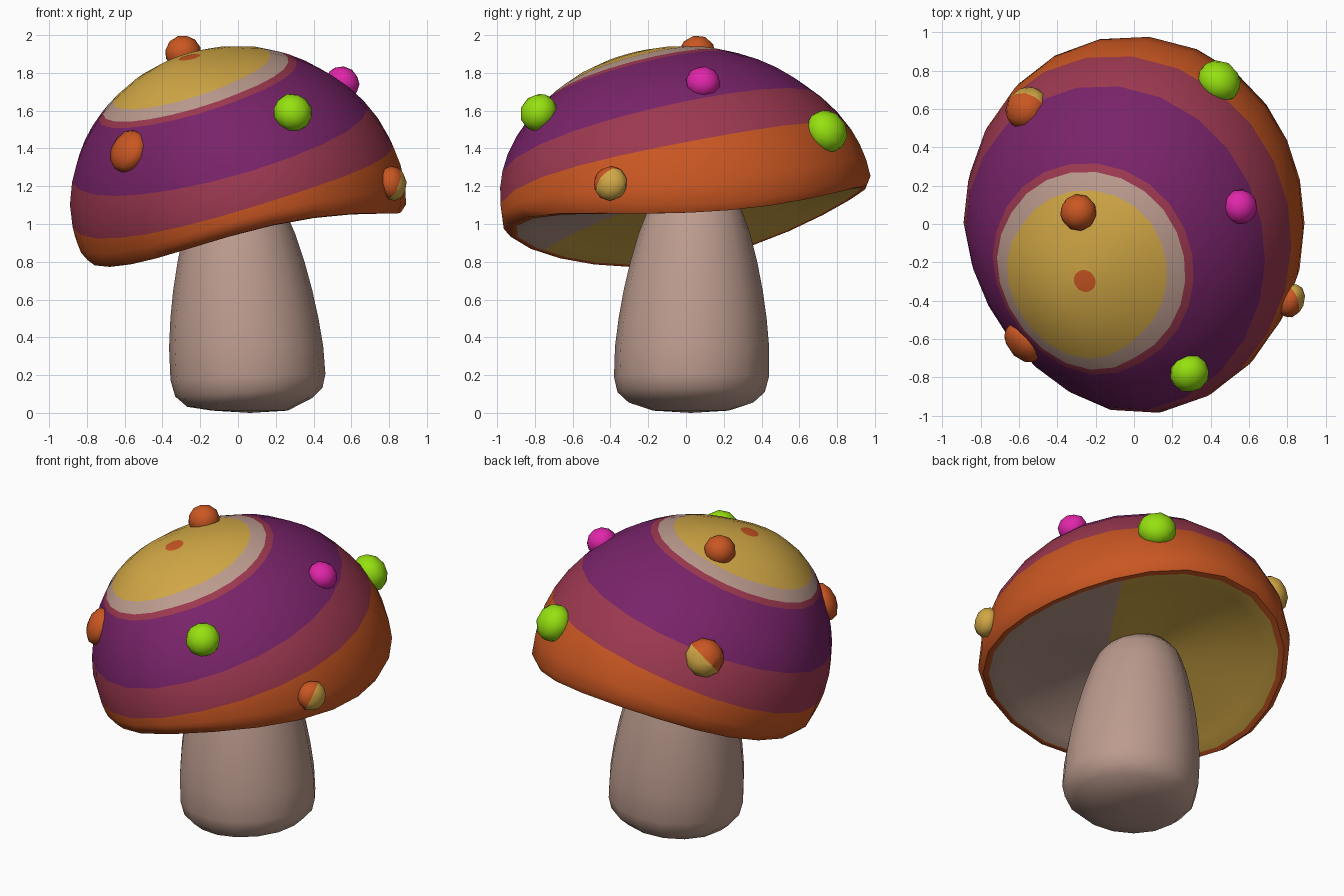
import bpy, bmesh, math
from mathutils import Vector

if "Cube" in bpy.data.objects:
    bpy.data.objects.remove(bpy.data.objects["Cube"])

# Materials
COLOURS = {
    "yellow": (0.64, 0.39, 0.06), "orange": (0.59, 0.095, 0.016),
    "purple": (0.19, 0.017, 0.142), "crimson": (0.335, 0.04, 0.08),
    "pale_pink": (0.503, 0.328, 0.27), "green": (0.305, 0.753, 0.005),
    "magenta": (0.75, 0.019, 0.402)}
NAMES = list(COLOURS)
MATS = []
for name, col in COLOURS.items():
    m = bpy.data.materials.new(name)
    m.diffuse_color = (*col, 1)
    m.use_nodes = True
    m.node_tree.nodes["Principled BSDF"].inputs["Base Color"].default_value = m.diffuse_color
    MATS.append(m)


def finish(bm, name, angle=50):
    bmesh.ops.recalc_face_normals(bm, faces=bm.faces)
    me = bpy.data.meshes.new(name)
    bm.to_mesh(me)
    bm.free()
    for m in MATS:
        me.materials.append(m)
    ob = bpy.data.objects.new(name, me)
    bpy.context.collection.objects.link(ob)
    bpy.ops.object.select_all(action='DESELECT')
    ob.select_set(True)
    bpy.context.view_layer.objects.active = ob
    bpy.ops.object.shade_smooth_by_angle(angle=math.radians(angle))
    return ob


def bridge(bm, a, b, colour):
    n = len(a)
    for i in range(n):
        j = (i + 1) % n
        f = bm.faces.new((a[i], a[j], b[j], b[i]))
        f.material_index = NAMES.index(colour)


def fan(bm, tip, ring, colour):
    for i in range(len(ring)):
        f = bm.faces.new((tip, ring[i], ring[(i + 1) % len(ring)]))
        f.material_index = NAMES.index(colour)


# Cap: egg-shaped dome with rings around a tilted pole, fuller at the front left
SEG = 24
CENTRE = Vector((0, 0, 1.12))
RX, RY, RZ = 0.89, 0.995, 0.825
POLE = Vector((-0.26, -0.30, 0.736)).normalized()
U = Vector((1, 0, 0)).cross(POLE).normalized()
V = POLE.cross(U)


def dome(phi, t, k=1.0):
    d = POLE * math.cos(t) + (U * math.cos(phi) + V * math.sin(phi)) * math.sin(t)
    u, w = math.hypot(d.x / RX, d.y / RY), d.z / RZ
    lo, hi = 0.0, 2.0
    for _ in range(30):
        r = (lo + hi) / 2
        if (u * r) ** 1.85 + (w * r) ** 2 < 1:
            lo = r
        else:
            hi = r
    p = d * lo
    corner = max(0, -p.x / RX) * max(0, -p.y / RY)
    p.z += 0.33 * corner * max(0, 1 - (u * lo) ** 2) ** 0.5
    pull = 1 - 0.11 * corner
    return CENTRE + Vector((p.x * pull, p.y * pull, p.z)) * k


def band_angles(plane, k=1.0):
    """Pole angle, per segment, where the dome meets a tilted, warped plane."""
    c, a, b, s, q = plane
    out = []
    for i in range(SEG):
        lo, hi = 0.0, 2.6
        for _ in range(30):
            t = (lo + hi) / 2
            p = dome(2 * math.pi * i / SEG, t, k)
            if p.z - a * p.x - b * p.y - s * (p.y ** 2 - p.x ** 2) + q * p.x * p.y > c:
                lo = t
            else:
                hi = t
        out.append(lo)
    return out


def ring(bm, angles, k=1.0):
    return [bm.verts.new(dome(2 * math.pi * i / SEG, t, k)) for i, t in enumerate(angles)]


RIM = (0.985, 0.17, 0.13, 0.097, 0.11)
BANDS = [  # colour, lower edge plane (c, a, b, saddle, twist), subdivisions
    ("yellow", (1.913, 0.286, 0.28, 0.05, 0), 3),
    ("pale_pink", (1.862, 0.286, 0.28, 0.05, 0), 1),
    ("crimson", (1.835, 0.286, 0.28, 0.05, 0), 1),
    ("purple", (1.487, 0.265, 0.262, 0.03, 0.02), 4),
    ("crimson", (1.25, 0.27, 0.24, 0.055, 0.04), 2),
    ("orange", (1.03,) + RIM[1:], 3)]

bm = bmesh.new()
angles = [0.072] * SEG
prev = ring(bm, angles)
fan(bm, bm.verts.new(dome(0, 0)), prev, "orange")
for colour, plane, steps in BANDS:
    target = band_angles(plane)
    for s in range(1, steps + 1):
        cur = ring(bm, [a + (b - a) * s / steps for a, b in zip(angles, target)])
        bridge(bm, prev, cur, colour)
        prev = cur
    angles = target

# Cap: rounded rim lip
for k in (0.972, 0.935):
    cur = ring(bm, band_angles(RIM, k), k)
    bridge(bm, prev, cur, "orange")
    prev = cur

# Cap: shallow underside, cut along a line into two colours ("green" marks it until then)
edge = [v.co.copy() for v in prev]
mid = Vector((0, 0, RIM[0]))
DEPTH = 0.11
for k in (0.9, 0.75, 0.5, 0.25):
    cur = [bm.verts.new(mid + (p - mid) * k + Vector((0, 0, DEPTH * (1 - k * k)))) for p in edge]
    bridge(bm, prev, cur, "green")
    prev = cur
fan(bm, bm.verts.new(mid + Vector((0, 0, DEPTH))), prev, "green")
SPLIT = Vector((0.84, -0.55, 0))
under = [f for f in bm.faces if f.material_index == NAMES.index("green")]
geom = under + list({e for f in under for e in f.edges}) + list({v for f in under for v in f.verts})
bmesh.ops.bisect_plane(bm, geom=geom, plane_co=SPLIT * 0.17, plane_no=SPLIT)
for f in bm.faces:
    if f.material_index == NAMES.index("green"):
        side = f.calc_center_median().dot(SPLIT) > 0.17
        f.material_index = NAMES.index("pale_pink" if side else "yellow")
finish(bm, "mushroom_cap")

# Stem: lathe profile (radius, height), leaning slightly
PROFILE = [(0.2, 0.012), (0.33, 0.055), (0.39, 0.11), (0.41, 0.19), (0.408, 0.35),
           (0.392, 0.5), (0.368, 0.65), (0.336, 0.8), (0.295, 0.95), (0.25, 1.07), (0.19, 1.14)]
bm = bmesh.new()
prev = None
for r, z in PROFILE:
    cx, cy = 0.064 - 0.06 * z, 0.025 + 0.02 * z
    cur = []
    for i in range(16):
        x, y = r * math.cos(i * math.pi / 8), r * math.sin(i * math.pi / 8)
        tilt = 0.08 * x * max(0, 1 - z / 0.4) if r > 0.25 else 0
        cur.append(bm.verts.new((cx + x, cy + y, z + tilt)))
    if prev:
        bridge(bm, prev, cur, "pale_pink")
    else:
        fan(bm, bm.verts.new((cx, cy, 0)), cur, "pale_pink")
    prev = cur
fan(bm, bm.verts.new((0, 0.045, 1.14)), prev, "yellow")
finish(bm, "mushroom_stem", 60)

# Spots: low-poly balls squashed along the cap's normal
SPOTS = [  # name, centre, radius, squash, colour, (second colour, split direction)
    ("front_green_spot", (0.29, -0.78, 1.59), 0.105, 0.9, "green", None),
    ("top_orange_spot", (-0.29, 0.06, 1.905), 0.097, 0.97, "orange", None),
    ("right_magenta_spot", (0.555, 0.09, 1.75), 0.092, 0.9, "magenta", None),
    ("back_green_spot", (0.445, 0.745, 1.49), 0.119, 0.85, "green", None),
    ("right_yellow_spot", (0.82, -0.40, 1.215), 0.093, 0.75, "orange", ("yellow", (0.8, 0.4, -0.4))),
    ("left_orange_spot", (-0.58, -0.62, 1.385), 0.12, 0.6, "orange", None),
    ("back_left_spot", (-0.56, 0.605, 1.475), 0.12, 0.85, "orange", ("yellow", (0.4, 0.6, -0.6)))]
for name, c, r, squash, colour, split in SPOTS:
    c = Vector(c)
    n = Vector((c.x / RX ** 2, c.y / RY ** 2, (c.z - CENTRE.z) / RZ ** 2)).normalized()
    turn = n.to_track_quat('Z', 'Y').to_matrix()
    bm = bmesh.new()
    bmesh.ops.create_icosphere(bm, subdivisions=2, radius=r)
    for v in bm.verts:
        v.co = c + turn @ Vector((v.co.x, v.co.y, v.co.z * squash))
    if split:  # cut the ball in two colours
        bmesh.ops.bisect_plane(bm, geom=bm.verts[:] + bm.edges[:] + bm.faces[:],
                               plane_co=c, plane_no=Vector(split[1]).normalized())
    for f in bm.faces:
        second = split and (f.calc_center_median() - c).dot(Vector(split[1])) > 0
        f.material_index = NAMES.index(split[0] if second else colour)
    finish(bm, name, 60)
